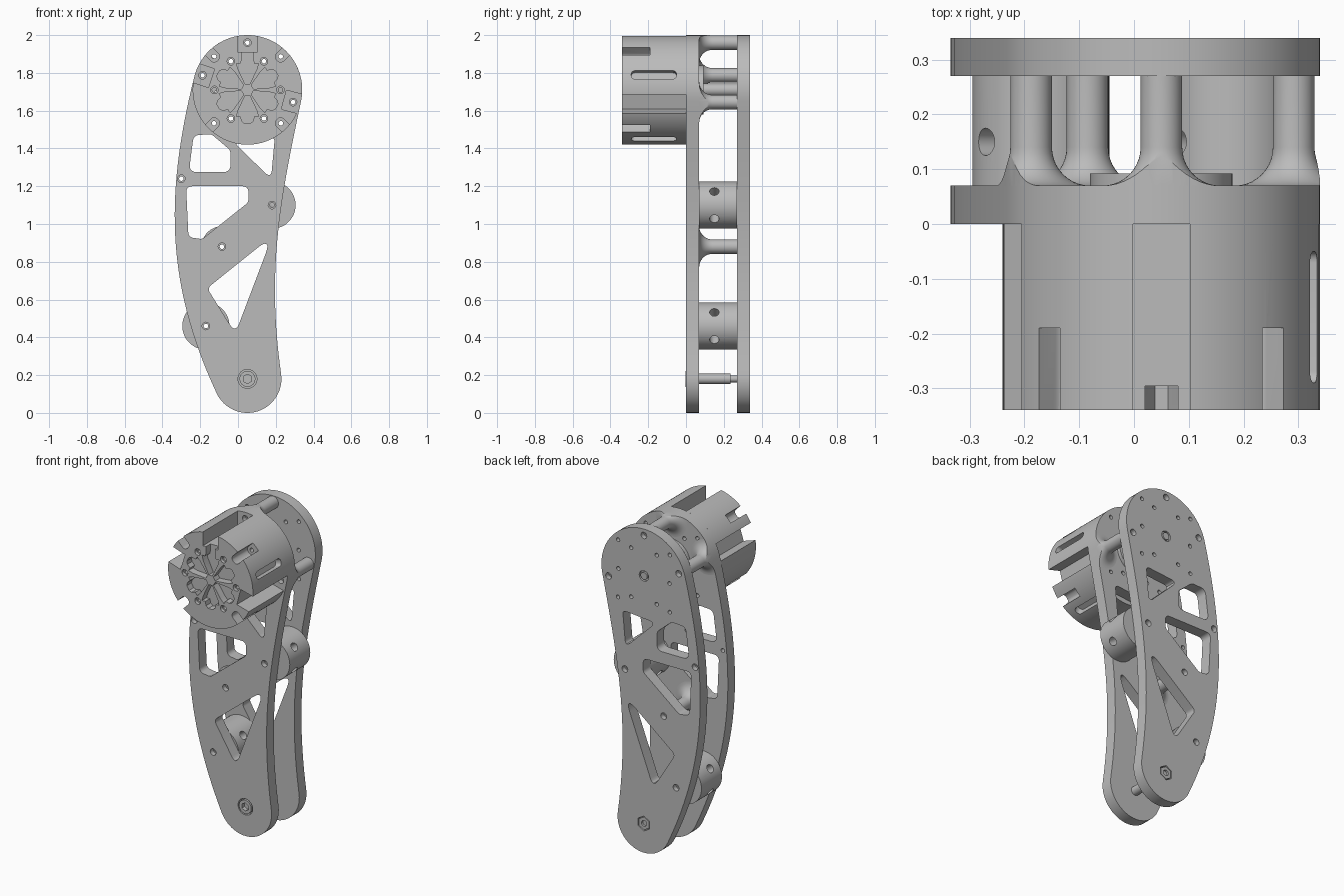
import bpy, bmesh
from math import sin, cos, tan, pi, radians, hypot
from mathutils import Vector, Matrix
from mathutils.geometry import interpolate_bezier

if "Cube" in bpy.data.objects:
    bpy.data.objects.remove(bpy.data.objects["Cube"])

metal = bpy.data.materials.new("grey_metal")
metal.use_nodes = True
metal.diffuse_color = (0.5, 0.5, 0.5, 1)
metal.node_tree.nodes["Principled BSDF"].inputs["Base Color"].default_value = (0.5, 0.5, 0.5, 1)

HUB = Vector((0.05, 1.71))
FOOT = Vector((0.05, 0.18))
X, Y, Z = Vector((1, 0, 0)), Vector((0, 1, 0)), Vector((0, 0, 1))


# ---------- helpers ----------
def frame(u, v, w, o=Vector((0, 0, 0))):
    m = Matrix((u, v, w)).transposed().to_4x4()
    m.translation = o
    return m


FRONT = frame(X, Z, Y)


def polar(c, r, deg):
    return Vector((c[0] + r * cos(radians(deg)), c[1] + r * sin(radians(deg))))


def circle(c, r, n=20, start=0):
    return [polar(c, r, start + 360 * i / n) for i in range(n)]


def rounded(points, r, steps=7):
    """Polygon with rounded corners."""
    pts = [Vector(p) for p in points]
    out = []
    for i, p in enumerate(pts):
        a, b = pts[i - 1] - p, pts[(i + 1) % len(pts)] - p
        d = min(r / tan(a.angle(b) / 2), 0.45 * a.length, 0.45 * b.length)
        s, e = p + a.normalized() * d, p + b.normalized() * d
        out += interpolate_bezier(s, s.lerp(p, .6), e.lerp(p, .6), e, steps)
    return [Vector(p[:2]) for p in out]


def radial(points, deg):
    """Place (radius, offset) points around the hub at an angle."""
    a = radians(deg)
    return [HUB + Vector((r * cos(a) - t * sin(a), r * sin(a) + t * cos(a))) for r, t in points]


def add_mesh(name, me):
    bm = bmesh.new()
    bm.from_mesh(me)
    bmesh.ops.remove_doubles(bm, verts=bm.verts, dist=1e-5)
    bmesh.ops.recalc_face_normals(bm, faces=bm.faces)
    bm.to_mesh(me)
    bm.free()
    me.materials.clear()
    me.materials.append(metal)
    ob = bpy.data.objects.new(name, me)
    bpy.context.collection.objects.link(ob)
    return ob


def evaluated(ob):
    bpy.context.view_layer.update()
    dg = bpy.context.evaluated_depsgraph_get()
    return bpy.data.meshes.new_from_object(ob.evaluated_get(dg))


def prism(name, loops, lo, hi, mat=FRONT):
    """Extrude closed loops; nested loops become holes."""
    cu = bpy.data.curves.new(name, "CURVE")
    cu.dimensions, cu.fill_mode, cu.extrude = "2D", "BOTH", (hi - lo) / 2
    for loop in loops:
        sp = cu.splines.new("POLY")
        sp.points.add(len(loop) - 1)
        for q, p in zip(sp.points, loop):
            q.co = (p[0], p[1], 0, 1)
        sp.use_cyclic_u = True
    tmp = bpy.data.objects.new(name, cu)
    bpy.context.collection.objects.link(tmp)
    me = evaluated(tmp)
    bpy.data.objects.remove(tmp)
    me.transform(mat @ Matrix.Translation((0, 0, (lo + hi) / 2)))
    return add_mesh(name, me)


def boolean(ob, cutter, op="DIFFERENCE"):
    cutter.hide_render = True
    mod = ob.modifiers.new("cut", "BOOLEAN")
    mod.object, mod.operation, mod.solver = cutter, op, "EXACT"
    me = evaluated(ob)
    ob.modifiers.clear()
    ob.data = me
    bpy.data.objects.remove(cutter)


# ---------- shared outline and hole layout ----------
def side(c0, r0, a0, c1, r1, a1, h):
    """Curve leaving one circle and joining another, tangent to both."""
    t = lambda a: Vector((-sin(radians(a)), cos(radians(a))))
    p, q = polar(c0, r0, a0), polar(c1, r1, a1)
    return [Vector(v[:2]) for v in interpolate_bezier(p, p + t(a0) * h, q - t(a1) * h, q, 32)]


outline = [polar(HUB, 0.29, -12 + 178 * i / 40) for i in range(40)]
outline += side(HUB, 0.29, 166, FOOT, 0.18, 205, 0.64)
outline += [polar(FOOT, 0.18, 205 + 163 * i / 24) for i in range(1, 24)]
outline += side(FOOT, 0.18, 8, HUB, 0.29, -12, 0.55)[:-1]

windows = [
    rounded([(-.26, 1.275), (-.235, 1.47), (-.14, 1.475), (-.04, 1.39), (-.04, 1.275)], .035),
    rounded([(-.03, 1.44), (.195, 1.46), (.175, 1.24)], .02),
    rounded([(-.275, 1.2), (.055, 1.2), (.055, 1.115), (-.19, .92), (-.262, .93)], .03),
    rounded([(-.163, .66), (.182, .937), (-.014, .42)], .027),
]
groove_angles = (90, 162, -15)
notch_angles = (45, 135, 225, 315)
pillars = [polar(HUB, 0.25, a) for a in groove_angles] + [Vector((-.085, .88))]
rollers = [Vector((.18, 1.1)), Vector((-.17, .46))]
notch_holes = [polar(HUB, 0.25, a) for a in notch_angles]
inner_holes = [polar(HUB, 0.175, 60 * i) for i in range(6)]
frame_holes = pillars + rollers + [Vector((-.3, 1.24))]
all_holes = frame_holes + notch_holes + inner_holes

# ---------- side plates ----------
small = [circle(p, .012) for p in all_holes]
recesses = [circle(p, .02) for p in frame_holes]
front_plate = prism("front_plate", [outline, circle(FOOT, .026)] + windows + small, 0, .07)
boolean(front_plate, prism("c", recesses + [circle(FOOT, .05, 32)], -.01, .03))
back_plate = prism("back_plate", [outline, circle(FOOT, .018)] + windows + small, .27, .34)
boolean(back_plate, prism("c", recesses + [circle(FOOT, .046, 6, 30)], .31, .35))
boolean(back_plate, prism("c", [circle(HUB, .032, 28), circle(HUB, .022, 28)], .325, .35))

# ---------- motor drum ----------
drum = prism("motor_drum", [circle(HUB, .29, 96)]
             + [circle(p, .012) for p in notch_holes + inner_holes], -.34, 0)
boolean(drum, prism("c", [radial([(.2, -.052), (.35, -.052), (.35, .052), (.2, .052)], a)
                          for a in groove_angles], -.4, .02))
notch = rounded([(.222, -.027), (.4, -.027), (.4, .027), (.222, .027)], .024)
boolean(drum, prism("c", [radial(notch, a) for a in notch_angles], -.4, -.19))
boolean(drum, prism("c", [circle(p, .02) for p in inner_holes], -.4, -.32))
half = [(.03, .012), (.11, .05), (.14, .058), (.14, .036), (.165, .03), (.178, .015)]
petal = half + [(r, -t) for r, t in reversed(half)]
boolean(drum, prism("c", [radial(petal, 30 + 60 * i) for i in range(6)], -.4, -.295))
boolean(drum, prism("c", [radial([(.15, -.03), (.3, -.03), (.3, .03), (.15, .03)], 90)], -.4, -.296))
slot = rounded([(-.29, -.023), (-.05, -.023), (-.05, .023), (-.29, .023)], .022)
for deg in (16, -64):
    w = Vector((cos(radians(deg)), 0, sin(radians(deg))))
    boolean(drum, prism("c", [slot], .25, .4, frame(Y, w.cross(Y), w, Vector((HUB.x, 0, HUB.y)))))

# ---------- hub disc and shaft between the plates ----------
prism("hub_disc", [circle(HUB, .13, 48)] + [circle(polar(HUB, .09, 30 + 60 * i), .02) for i in range(6)],
      .07, .092)
prism("hub_shaft", [circle(HUB, .034, 28)], .09, .27)

# ---------- flared pillars ----------
F, R = .07, .038
profile = [(.012, .07)] + [(R + F - F * sin(a), .07 + F - F * cos(a))
                           for a in [i * pi / 20 for i in range(11)]] + [(R, .27), (.012, .27)]
for i, c in enumerate(pillars):
    bm = bmesh.new()
    vs = [bm.verts.new((c.x + r, y, c.y)) for r, y in profile]
    es = [bm.edges.new((vs[k - 1], vs[k])) for k in range(len(vs))]
    bmesh.ops.spin(bm, geom=vs + es, cent=(c.x, 0, c.y), axis=Y, angle=2 * pi, steps=40)
    me = bpy.data.meshes.new("pillar")
    bm.to_mesh(me)
    bm.free()
    boolean(add_mesh(f"pillar_{i + 1}", me), prism("c", [outline], .05, .3), "INTERSECT")

# ---------- rollers with crossing holes ----------
for i, c in enumerate(rollers):
    roller = prism(f"roller_{i + 1}", [circle(c, .125, 64), circle(c, .012)], .07, .27)
    for deg in (36, 144):
        w = Vector((cos(radians(deg)), 0, sin(radians(deg))))
        boolean(roller, prism("c", [circle((0, 0), .025, 24)], -.2, .2,
                              frame(Y, w.cross(Y), w, Vector((c.x, .15, c.y)))))

# ---------- foot bolt and nut ----------
prism("bolt_head", [circle(FOOT, .042, 32), circle(FOOT, .025, 6, 30)], -.002, .03)
prism("bolt_sleeve", [circle(FOOT, .0275, 28)], .025, .235)
prism("bolt_shaft", [circle(FOOT, .018, 24)], .235, .325)
prism("bolt_nut", [circle(FOOT, .04, 6, 30), circle(FOOT, .018, 24)], .31, .338)

# ---------- smooth round walls, keep sharp edges ----------
bpy.ops.object.select_all(action="DESELECT")
for ob in bpy.context.collection.objects:
    if ob.type == "MESH" and ob.data.materials and ob.data.materials[0] == metal:
        ob.select_set(True)
        bpy.context.view_layer.objects.active = ob
bpy.ops.object.shade_smooth_by_angle(angle=radians(32))
